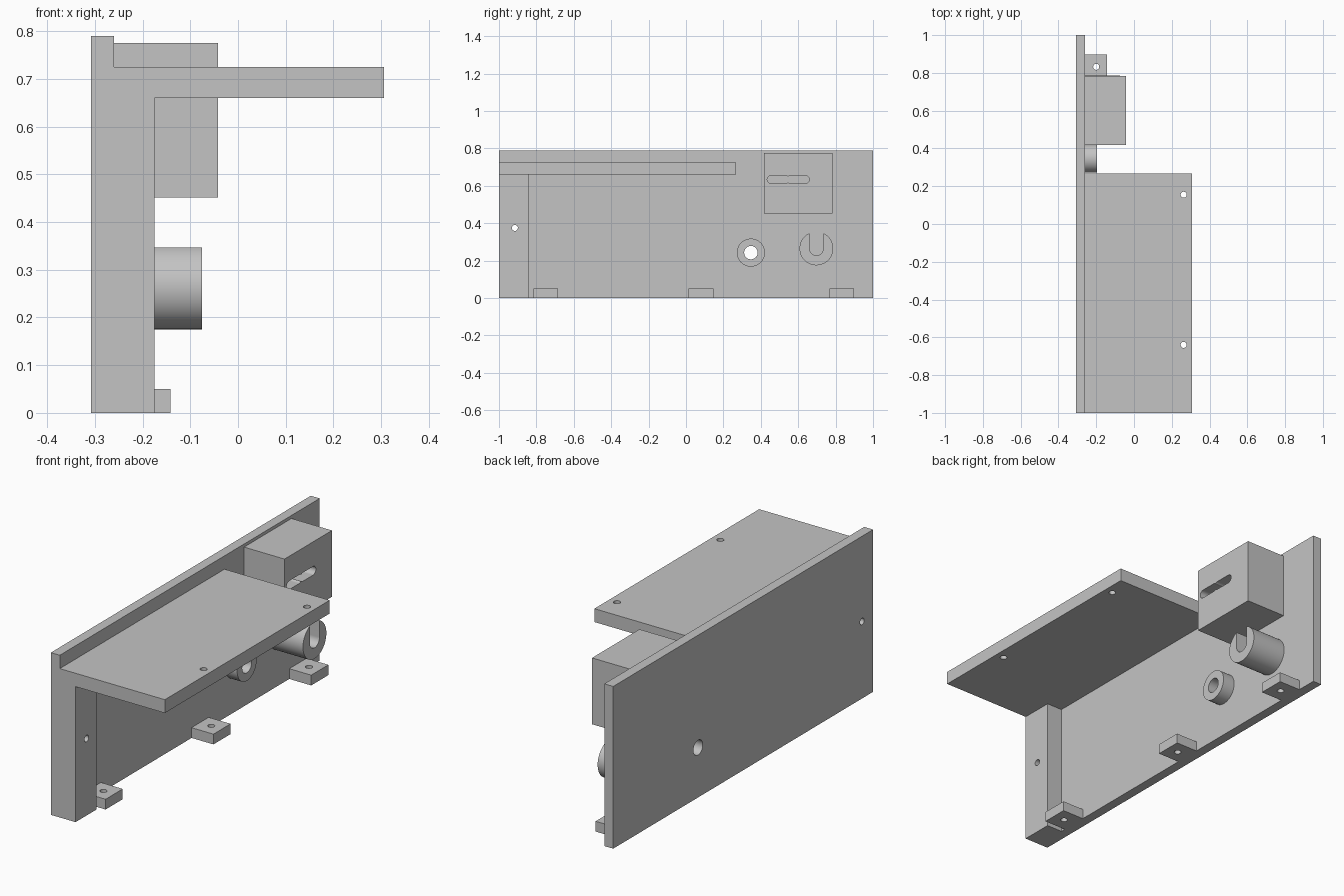
import bpy
import math
from mathutils import Vector

default = bpy.data.objects.get("Cube")
if default:
    bpy.data.objects.remove(default, do_unlink=True)

grey = bpy.data.materials.new("plain grey")
grey.use_nodes = True
grey.diffuse_color = (0.55, 0.55, 0.55, 1)
grey.node_tree.nodes["Principled BSDF"].inputs["Base Color"].default_value = grey.diffuse_color

PLATE = -0.26  # inner face of the back plate


def finish(name):
    ob = bpy.context.object
    ob.name = ob.data.name = name
    bpy.ops.object.transform_apply(location=True, rotation=True, scale=True)
    ob.data.materials.append(grey)
    return ob


def box(name, low, high):
    low, high = Vector(low), Vector(high)
    bpy.ops.mesh.primitive_cube_add(size=1, location=(low + high) / 2)
    bpy.context.object.scale = high - low
    return finish(name)


def rod(name, start, end, radius):
    start, end = Vector(start), Vector(end)
    axis = end - start
    bpy.ops.mesh.primitive_cylinder_add(
        vertices=48, radius=radius, depth=axis.length, location=(start + end) / 2,
        rotation=axis.to_track_quat('Z', 'Y').to_euler())
    return finish(name)


def cut(part, *cutters):
    for cutter in cutters:
        cutter.hide_render = True
        mod = part.modifiers.new("cut", 'BOOLEAN')
        mod.operation = 'DIFFERENCE'
        mod.solver = 'EXACT'
        mod.object = cutter
        bpy.context.view_layer.objects.active = part
        bpy.ops.object.modifier_apply(modifier=mod.name)
        bpy.data.objects.remove(cutter, do_unlink=True)


def drill_x(part, y, z, radius):
    cut(part, rod("drill", (-0.5, y, z), (0.5, y, z), radius))


def drill_z(part, x, y, radius):
    cut(part, rod("drill", (x, y, -0.2), (x, y, 1), radius))


# Back plate and front column share a small through hole
plate = box("back_plate", (-0.308, -1, 0), (PLATE, 1, 0.79))
column = box("front_column", (PLATE, -1, 0), (-0.175, -0.84, 0.66))
for part in (plate, column):
    drill_x(part, -0.915, 0.375, 0.016)

# Shelf with two screw holes
shelf = box("shelf", (PLATE, -1, 0.66), (0.306, 0.268, 0.725))
for y in (-0.64, 0.155):
    drill_z(shelf, 0.263, y, 0.016)

# Mounting tabs along the bottom edge
for label, y in (("front", -0.75), ("middle", 0.08), ("rear", 0.832)):
    tab = box(label + "_tab", (PLATE, y - 0.066, 0), (-0.142, y + 0.066, 0.05))
    drill_z(tab, -0.2, y, 0.016)

# Block with a long slot made of two overlapping rounded slots
block = box("slotted_block", (PLATE, 0.418, 0.452), (-0.042, 0.783, 0.775))
for y0, y1 in ((0.455, 0.53), (0.56, 0.638)):
    cut(block,
        rod("slot_end", (-0.3, y0, 0.634), (0.1, y0, 0.634), 0.021),
        rod("slot_end", (-0.3, y1, 0.634), (0.1, y1, 0.634), 0.021),
        box("slot_middle", (-0.3, y0, 0.613), (0.1, y1, 0.655)))
cut(block, box("slot_link", (-0.3, 0.53, 0.617), (0.1, 0.56, 0.651)))

# Ring boss with a bore through the plate
ring = rod("ring_boss", (PLATE, 0.347, 0.243), (-0.195, 0.347, 0.243), 0.075)
for part in (plate, ring):
    drill_x(part, 0.347, 0.243, 0.036)

# Cradle boss with an open U slot
cradle = rod("cradle_boss", (PLATE, 0.697, 0.265), (-0.075, 0.697, 0.265), 0.09)
cut(cradle,
    rod("cradle_bottom", (-0.3, 0.697, 0.265), (0.1, 0.697, 0.265), 0.037),
    box("cradle_opening", (-0.3, 0.66, 0.265), (0.1, 0.734, 0.5)))

# Smooth the round surfaces, keep the edges sharp
bpy.ops.object.select_all(action='DESELECT')
for ob in (plate, column, shelf, block, ring, cradle):
    ob.select_set(True)
bpy.context.view_layer.objects.active = cradle
bpy.ops.object.shade_smooth_by_angle(angle=math.radians(30))
